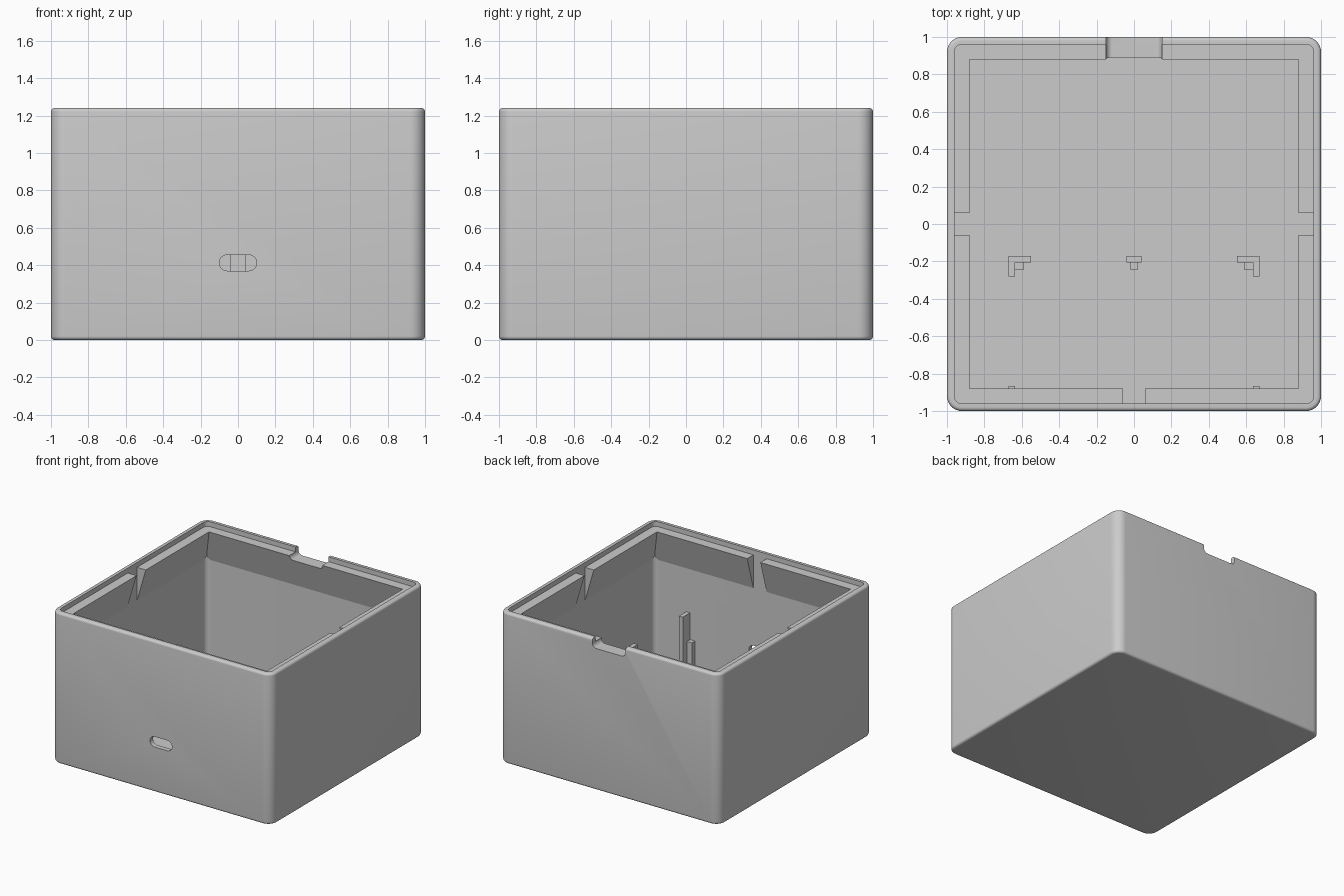
import bpy, bmesh, math

if "Cube" in bpy.data.objects:
    bpy.data.objects.remove(bpy.data.objects["Cube"])

grey = bpy.data.materials.new("light grey plastic")
grey.diffuse_color = (0.6, 0.6, 0.6, 1)
grey.use_nodes = True
grey.node_tree.nodes["Principled BSDF"].inputs["Base Color"].default_value = grey.diffuse_color

H = 1.24          # total height
WALL = 0.04       # wall and floor thickness
R = 0.08          # outer corner radius
F = 0.02          # edge fillet
LEDGE_TOP, LEDGE_LOW = 1.20, 0.91


def make(name, bm):
    bmesh.ops.recalc_face_normals(bm, faces=bm.faces[:])
    me = bpy.data.meshes.new(name)
    bm.to_mesh(me)
    bm.free()
    ob = bpy.data.objects.new(name, me)
    bpy.context.collection.objects.link(ob)
    me.materials.append(grey)
    return ob


def rounded(hx, hy, r, steps=8):
    """Outline of a rounded rectangle centred on the origin."""
    pts = []
    for k, (sx, sy) in enumerate([(1, 1), (-1, 1), (-1, -1), (1, -1)]):
        for i in range(steps + 1):
            a = math.pi / 2 * (k + i / steps)
            pts.append((sx * (hx - r) + r * math.cos(a), sy * (hy - r) + r * math.sin(a)))
    return pts


def bridge(bm, a, b):
    for i in range(len(a)):
        j = (i + 1) % len(a)
        bm.faces.new((a[i], a[j], b[j], b[i]))


def slot_cutter(name, hx, z0, z1, r, y0, y1):
    """Rounded prism running along y."""
    bm = bmesh.new()
    outline = rounded(hx, (z1 - z0) / 2, r)
    rings = [[bm.verts.new((x, y, z + (z0 + z1) / 2)) for x, z in outline] for y in (y0, y1)]
    bridge(bm, *rings)
    for ring in rings:
        bm.faces.new(ring)
    return make(name, bm)


def boxes(name, items):
    """Boxes given as x0, x1, y0, y1, z0, z1."""
    bm = bmesh.new()
    for x0, x1, y0, y1, z0, z1 in items:
        vs = bmesh.ops.create_cube(bm, size=1)["verts"]
        for v in vs:
            v.co = (x1 if v.co.x > 0 else x0, y1 if v.co.y > 0 else y0, z1 if v.co.z > 0 else z0)
    return make(name, bm)


def cut(ob, cutters):
    bpy.context.view_layer.objects.active = ob
    for c in cutters:
        m = ob.modifiers.new("cut", 'BOOLEAN')
        m.operation, m.solver, m.object = 'DIFFERENCE', 'EXACT', c
        bpy.ops.object.modifier_apply(modifier=m.name)


# Shell: rounded rings lofted up the outside, over the rim and down the inside
arc = [math.pi / 2 * i / 5 for i in range(6)]
profile = [(F * (1 - math.sin(a)), F * (1 - math.cos(a))) for a in arc]
profile += [(F * (1 - math.cos(a)), H - F + F * math.sin(a)) for a in arc]
profile += [(WALL, H), (WALL, WALL)]
bm = bmesh.new()
rings = [[bm.verts.new((x, y, z)) for x, y in rounded(1 - i, 1 - i, R - i)] for i, z in profile]
for a, b in zip(rings, rings[1:]):
    bridge(bm, a, b)
bm.faces.new(rings[0])
bm.faces.new(rings[-1])
shell = make("box_shell", bm)

# Ledge: wedge section swept round the inside of the walls
bm = bmesh.new()
rings = []
for h, z in [(0.965, LEDGE_TOP), (0.88, LEDGE_TOP), (0.965, LEDGE_LOW)]:
    rings.append([bm.verts.new((sx * h, sy * h, z)) for sx, sy in [(1, 1), (-1, 1), (-1, -1), (1, -1)]])
for i in range(3):
    bridge(bm, rings[i], rings[(i + 1) % 3])
ledge = make("lid_ledge", bm)

# Cable notch, port opening and ledge gaps
notch = slot_cutter("notch_cutter", 0.15, 1.164, 1.40, 0.035, 0.8, 1.1)
port = slot_cutter("port_cutter", 0.10, 0.37, 0.455, 0.0424, -1.1, -0.9)
side_gap = boxes("side_gap_cutter", [(-1.1, 1.1, -0.06, 0.06, 0.8, 1.3)])
front_gap = boxes("front_gap_cutter", [(-0.06, 0.06, -1.1, -0.8, 0.8, 1.3)])
cut(shell, [notch, port])
cut(ledge, [notch, side_gap, front_gap])
for c in (notch, port, side_gap, front_gap):
    bpy.data.objects.remove(c)

# Board holders: tall guides with lower supports inside them
TALL, LOW, Z0 = 0.57, 0.35, WALL - 0.01
boxes("centre_holder", [(-0.04, 0.04, -0.205, -0.17, Z0, TALL),
                        (-0.02, 0.02, -0.245, -0.203, Z0, LOW)])
for side, s in (("left", -1), ("right", 1)):
    def mirrored(items):
        return [(*sorted((s * a, s * b)), *rest) for a, b, *rest in items]
    boxes(side + "_back_holder", mirrored([(0.55, 0.67, -0.205, -0.17, Z0, TALL),
                                           (0.635, 0.67, -0.28, -0.203, Z0, TALL),
                                           (0.59, 0.637, -0.245, -0.203, Z0, LOW)]))
    boxes(side + "_front_holder", mirrored([(0.635, 0.67, -0.965, -0.865, Z0, TALL),
                                            (0.59, 0.637, -0.965, -0.92, Z0, LOW)]))

# Smooth the shell fillets, keep real edges sharp
bpy.ops.object.select_all(action='DESELECT')
shell.select_set(True)
bpy.context.view_layer.objects.active = shell
bpy.ops.object.shade_smooth_by_angle(angle=math.radians(30))
